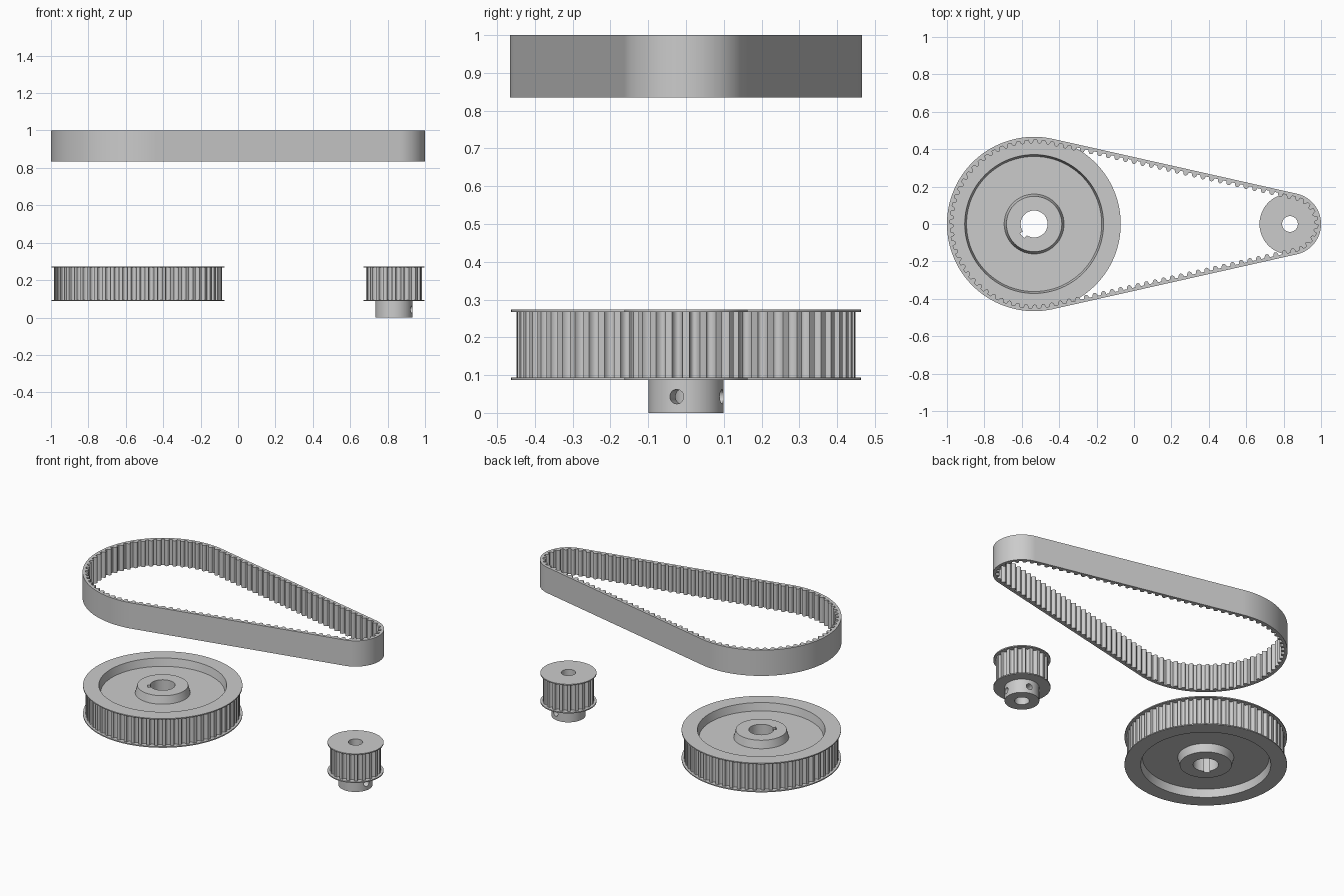
import bpy, bmesh, math
from math import pi, sin, cos, sqrt

if "Cube" in bpy.data.objects:
    bpy.data.objects.remove(bpy.data.objects["Cube"])

BIG_X, SMALL_X = -0.534, 0.834      # pulley centres
BIG_P, SMALL_P = 0.455, 0.155       # pitch radii
Z0, Z1, Z2, Z3 = 0.087, 0.094, 0.267, 0.274   # flange heights
DEPTH = 0.019
U = [0, .2, .22, .3, .4, .5, .6, .7, .78, .8]  # samples along one tooth pitch


def groove(u, half=0.3):
    t = (u - 0.5) / half
    return DEPTH * sqrt(max(0, 1 - t * t))


def make_mesh(name, rings):
    """Closed tube: rings joined to each other, last ring back to first."""
    bm = bmesh.new()
    vs = [[bm.verts.new(p) for p in ring] for ring in rings]
    n = len(vs[0])
    for i in range(len(vs)):
        a, b = vs[i], vs[(i + 1) % len(vs)]
        for j in range(n):
            k = (j + 1) % n
            bm.faces.new((a[j], a[k], b[k], b[j]))
    bmesh.ops.recalc_face_normals(bm, faces=bm.faces)
    me = bpy.data.meshes.new(name)
    bm.to_mesh(me)
    bm.free()
    ob = bpy.data.objects.new(name, me)
    bpy.context.collection.objects.link(ob)
    return ob


def smooth(ob):
    bpy.ops.object.select_all(action='DESELECT')
    ob.select_set(True)
    bpy.context.view_layer.objects.active = ob
    bpy.ops.object.shade_smooth_by_angle(angle=math.radians(30))


def pulley(name, cx, teeth, profile):
    """Lathe whose rings may be toothed ('t') or carry a keyway ('k')."""
    rings = []
    for r, z, kind in profile:
        ring = []
        for i in range(teeth):
            for u in U:
                a = 2 * pi * (i + u) / teeth
                rr = r
                if kind == 't':
                    rr -= groove(u)
                elif kind == 'k' and abs(a - 1.25 * pi) < 0.2:
                    rr = 0.09
                ring.append((cx + rr * cos(a), rr * sin(a), z))
        rings.append(ring)
    return make_mesh(name, rings)


# Large pulley: recessed web and tapered hub on both sides, keyed bore
upper = [(0.449, Z2, 't'), (0.463, Z2, ''), (0.463, Z3, ''), (0.371, Z3, ''),
         (0.361, 0.225, ''), (0.160, 0.225, ''), (0.148, Z3, ''), (0.072, Z3, 'k')]
lower = [(r, Z0 + Z3 - z, k) for r, z, k in reversed(upper)]
smooth(pulley("large_pulley", BIG_X, 60, lower + upper))

# Small pulley with clamping hub below
small = pulley("small_pulley", SMALL_X, 20, [
    (0.042, 0, ''), (0.099, 0, ''), (0.099, Z0, ''), (0.163, Z0, ''),
    (0.163, Z1, ''), (0.149, Z1, 't'), (0.149, Z2, 't'), (0.163, Z2, ''),
    (0.163, Z3, ''), (0.042, Z3, '')])

# Two set-screw holes in the hub, a quarter turn apart
for deg in (-14.5, 75.5):
    a = math.radians(deg)
    bpy.ops.mesh.primitive_cylinder_add(
        vertices=32, radius=0.019, depth=0.12, rotation=(0, pi / 2, a),
        location=(SMALL_X + 0.08 * cos(a), 0.08 * sin(a), 0.043))
    cutter = bpy.context.object
    cutter.hide_render = True
    mod = small.modifiers.new("screw_hole", 'BOOLEAN')
    mod.operation, mod.solver, mod.object = 'DIFFERENCE', 'EXACT', cutter
    bpy.context.view_layer.objects.active = small
    bpy.ops.object.modifier_apply(modifier=mod.name)
    bpy.data.objects.remove(cutter)
smooth(small)

# Belt path: arc, straight, arc, straight along the pitch line
dist = SMALL_X - BIG_X
phi = math.acos((BIG_P - SMALL_P) / dist)
span = dist * sin(phi)
big_arc, small_arc = BIG_P * (2 * pi - 2 * phi), SMALL_P * 2 * phi
total = big_arc + small_arc + 2 * span


def on_path(s):
    """Pitch point and outward angle at distance s."""
    if s < big_arc:
        a = phi + s / BIG_P
        return BIG_X + BIG_P * cos(a), BIG_P * sin(a), a
    s -= big_arc
    if s < span:
        a = -phi
        return (BIG_X + BIG_P * cos(a) - s * sin(a),
                BIG_P * sin(a) + s * cos(a), a)
    s -= span
    if s < small_arc:
        a = -phi + s / SMALL_P
        return SMALL_X + SMALL_P * cos(a), SMALL_P * sin(a), a
    s -= small_arc
    return (SMALL_X + SMALL_P * cos(phi) - s * sin(phi),
            SMALL_P * sin(phi) + s * cos(phi), phi)


# Toothed belt, lifted above the pulleys
outer, inner = [], []
count = 100
for i in range(count):
    for u in U:
        x, y, a = on_path((i + u) * total / count)
        for loop, off in ((outer, 0.011), (inner, -0.006 - groove(u, 0.295))):
            loop.append((x + off * cos(a), y + off * sin(a)))
B0, B1 = 0.835, 1.0
belt = make_mesh("toothed_belt", [[(x, y, z) for x, y in loop] for loop, z in
                                  ((outer, B0), (outer, B1), (inner, B1), (inner, B0))])
smooth(belt)
